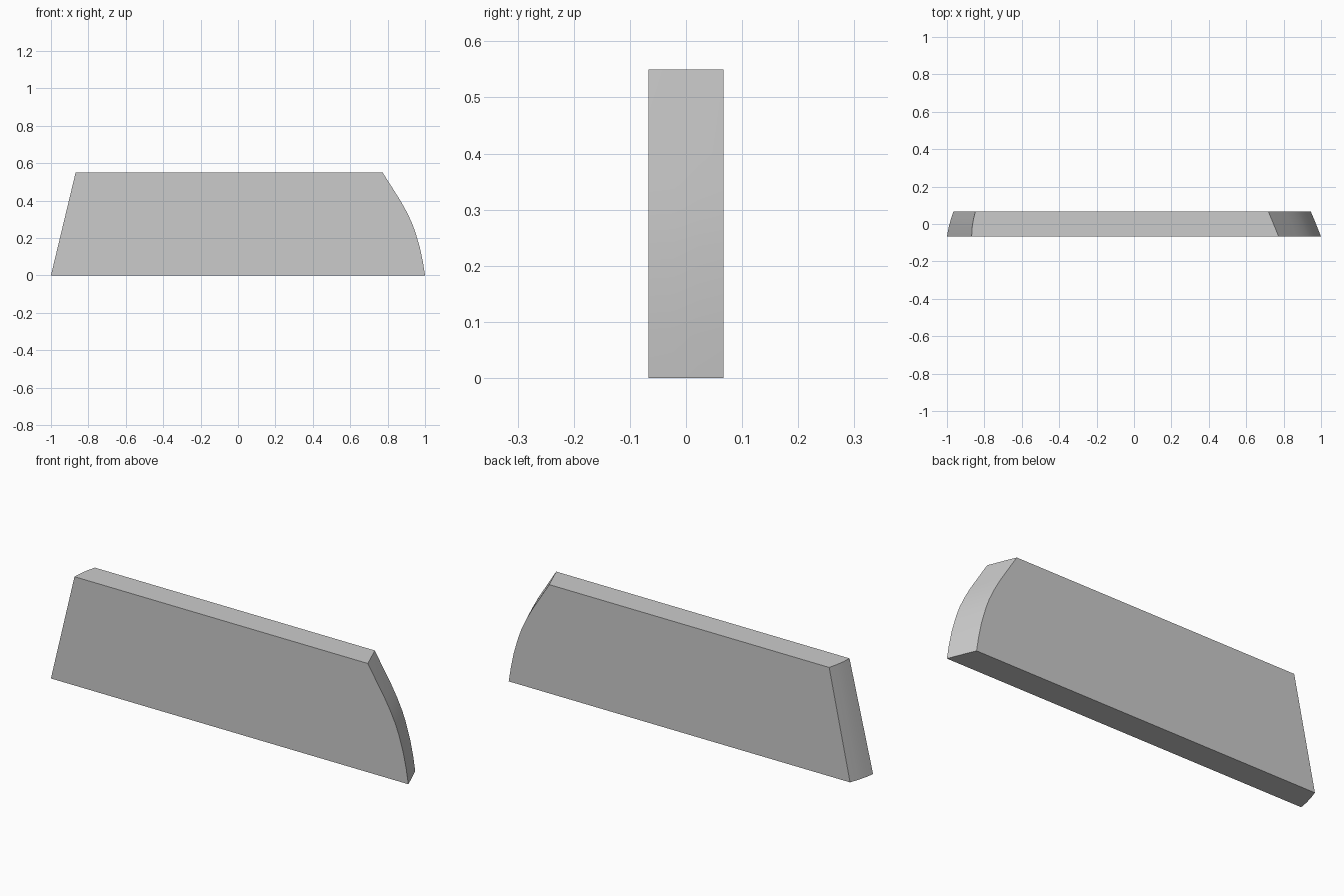
import bpy, bmesh

if "Cube" in bpy.data.objects:
    bpy.data.objects.remove(bpy.data.objects["Cube"])

HALF_DEPTH = 0.067
HEIGHT = 0.55
# curved right end of the front face, from bottom to top
RIGHT_END = [(1.0, 0.0), (0.988, 0.075), (0.972, 0.15), (0.947, 0.235),
             (0.928, 0.285), (0.9, 0.343), (0.868, 0.4), (0.773, HEIGHT)]
# depth, bottom-left x, top-left x, inward shift of the right end
SECTIONS = [(-1.0, -1.0, -0.868, 0.0),
            (-0.33, -0.992, -0.866, 0.018),
            (0.33, -0.98, -0.859, 0.036),
            (1.0, -0.965, -0.848, 0.055)]

# tapered panel lofted through its sections
bm = bmesh.new()
rings = []
for depth, low, high, shift in SECTIONS:
    outline = [(low, 0.0)] + [(x - shift, z) for x, z in RIGHT_END] + [(high, HEIGHT)]
    rings.append([bm.verts.new((x, depth * HALF_DEPTH, z)) for x, z in outline])

count = len(rings[0])
for a, b in zip(rings, rings[1:]):
    for i in range(count):
        j = (i + 1) % count
        bm.faces.new((a[i], b[i], b[j], a[j]))
bm.faces.new(rings[0])
bm.faces.new(rings[-1][::-1])
bmesh.ops.recalc_face_normals(bm, faces=bm.faces)

mesh = bpy.data.meshes.new("tapered_panel")
bm.to_mesh(mesh)
bm.free()
panel = bpy.data.objects.new("tapered_panel", mesh)
bpy.context.collection.objects.link(panel)

# smooth ends, sharp outline edges
bpy.context.view_layer.objects.active = panel
panel.select_set(True)
bpy.ops.object.shade_smooth_by_angle(angle=0.5)
